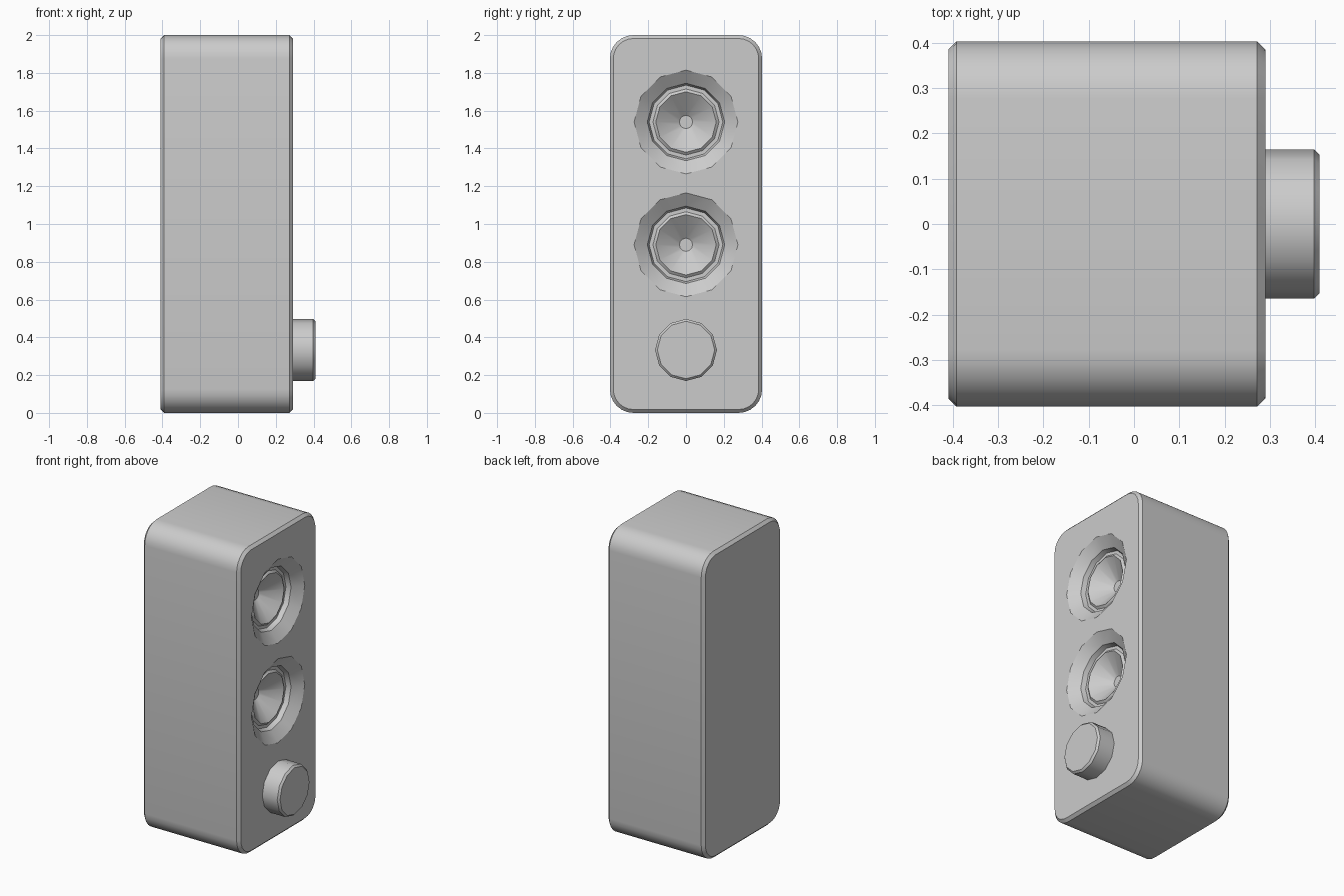
import bpy, bmesh
from math import sin, cos, pi, radians

if "Cube" in bpy.data.objects:
    bpy.data.objects.remove(bpy.data.objects["Cube"])

FRONT, BACK = 0.29, -0.41


def finish(name, bm):
    bmesh.ops.recalc_face_normals(bm, faces=bm.faces)
    me = bpy.data.meshes.new(name)
    bm.to_mesh(me)
    bm.free()
    ob = bpy.data.objects.new(name, me)
    bpy.context.collection.objects.link(ob)
    return ob


def smooth(ob):
    bpy.ops.object.select_all(action='DESELECT')
    ob.select_set(True)
    bpy.context.view_layer.objects.active = ob
    bpy.ops.object.shade_smooth_by_angle(angle=radians(35))


def loft(bm, rings):
    """Bridge equal-length rings of points and cap both ends."""
    vs = [[bm.verts.new(p) for p in r] for r in rings]
    n = len(vs[0])
    for a, b in zip(vs, vs[1:]):
        for i in range(n):
            j = (i + 1) % n
            bm.faces.new((a[i], a[j], b[j], b[i]))
    bm.faces.new(vs[0])
    bm.faces.new(vs[-1])


def rounded_rect(x, inset, seg=6):
    hy, hz, r = 0.403 - inset, 1.0 - inset, 0.125 - inset
    pts = []
    for k, (sy, sz) in enumerate(((1, 1), (-1, 1), (-1, -1), (1, -1))):
        for i in range(seg + 1):
            a = (k + i / seg) * pi / 2
            pts.append((x, sy * (hy - r) + r * cos(a),
                        1 + sz * (hz - r) + r * sin(a)))
    return pts


def turned(name, z, profile, sides=12):
    """Solid turned about the x axis from (radius, x) pairs."""
    bm = bmesh.new()
    loft(bm, [[(x, r * cos(2 * pi * i / sides), z + r * sin(2 * pi * i / sides))
               for i in range(sides)] for r, x in profile])
    return finish(name, bm)


# Cabinet with chamfered front and back rims
bm = bmesh.new()
c = 0.018
loft(bm, [rounded_rect(BACK, c), rounded_rect(BACK + c, 0),
          rounded_rect(FRONT - c, 0), rounded_rect(FRONT, c)])
cabinet = finish("cabinet", bm)

# Two recessed speaker cones cut into the front panel
dish = [(0.275, 0.06), (0.275, 0), (0.205, -0.05), (0.195, -0.08),
        (0.175, -0.08), (0.16, -0.068), (0.035, -0.165)]
bpy.context.view_layer.objects.active = cabinet
for z in (1.54, 0.89):
    cutter = turned("cone_cutter", z, [(r, FRONT + d) for r, d in dish])
    cutter.hide_render = True
    mod = cabinet.modifiers.new("cone", 'BOOLEAN')
    mod.object = cutter
    mod.operation = 'DIFFERENCE'
    mod.solver = 'EXACT'
    bpy.ops.object.modifier_apply(modifier=mod.name)
    bpy.data.objects.remove(cutter)
smooth(cabinet)

# Round knob below the cones
smooth(turned("knob", 0.333, [(0.164, FRONT - 0.01), (0.164, 0.398), (0.152, 0.41)]))
